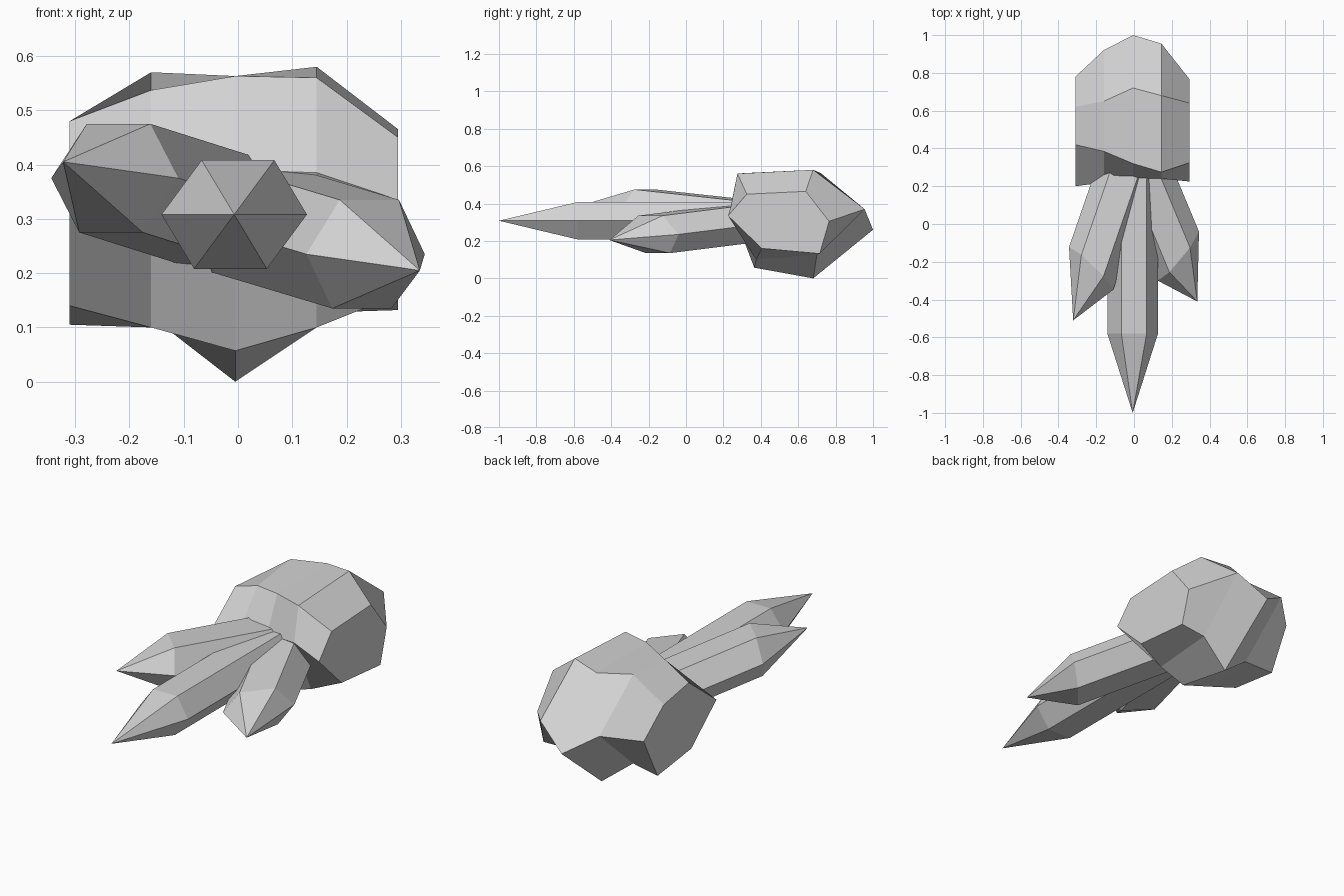
import bpy, bmesh
from mathutils import Vector

if "Cube" in bpy.data.objects:
    bpy.data.objects.remove(bpy.data.objects["Cube"])

stone = bpy.data.materials.new("light_grey_stone")
stone.diffuse_color = (0.65, 0.65, 0.65, 1)
stone.use_nodes = True
stone.node_tree.nodes["Principled BSDF"].inputs["Base Color"].default_value = stone.diffuse_color


def loft(name, rings, tip=None):
    """Skin a row of equal-sized rings; close with flat caps or a pointed tip."""
    bm = bmesh.new()
    rows = [[bm.verts.new(p) for p in ring] for ring in rings]
    n = len(rows[0])
    for a, b in zip(rows, rows[1:]):
        for i in range(n):
            j = (i + 1) % n
            bm.faces.new((a[i], a[j], b[j], b[i]))
    bm.faces.new(rows[0][::-1])
    if tip is None:
        bm.faces.new(rows[-1])
    else:
        apex = bm.verts.new(tip)
        for i in range(n):
            bm.faces.new((rows[-1][i], rows[-1][(i + 1) % n], apex))
    bmesh.ops.recalc_face_normals(bm, faces=bm.faces)
    mesh = bpy.data.meshes.new(name)
    bm.to_mesh(mesh)
    bm.free()
    mesh.materials.append(stone)
    obj = bpy.data.objects.new(name, mesh)
    bpy.context.collection.objects.link(obj)
    return obj


# Boulder: uneven six-sided (y, z) sections set out along x
# order: front, front top, back top, back, back bottom, front bottom
sections = {
    -0.31: [(.20, .31), (.42, .48), (.62, .445), (.78, .32), (.67, .105), (.40, .14)],
    -0.16: [(.22, .35), (.385, .537), (.65, .57), (.92, .36), (.65, .12), (.38, .10)],
    -0.005: [(.24, .39), (.32, .563), (.72, .563), (1.0, .26), (.68, .0), (.365, .057)],
    0.145: [(.24, .385), (.275, .56), (.68, .58), (.955, .37), (.70, .127), (.375, .10)],
    0.295: [(.225, .335), (.325, .45), (.64, .465), (.765, .305), (.715, .132), (.405, .16)],
}
loft("boulder", [[(x, y, z) for y, z in pts] for x, pts in sections.items()])


def crystal(name, centre, side, lean, tip, root_y):
    """Hexagonal shard: straight shaft from inside the boulder, then a point."""
    c, s = Vector(centre), Vector(side)
    up = Vector((0.007, lean, 0.1))
    ring = [c + s, c + s * .5 + up, c - s * .5 + up,
            c - s, c - s * .5 - up, c + s * .5 - up]
    axis = c - Vector(tip)
    root = axis * ((root_y - c.y) / axis.y)
    loft(name, [[p + root for p in ring], ring], tip)


# Three crystals fanning out of the boulder's front
crystal("middle_crystal", (-.007, -.58, .308), (.134, 0, 0), 0, (-.007, -1, .308), .40)
crystal("left_crystal", (-.227, -.235, .375), (.117, -.113, 0), .015, (-.322, -.51, .405), .38)
crystal("right_crystal", (.235, -.17, .235), (.109, .13, 0), -.02, (.335, -.41, .205), .36)
